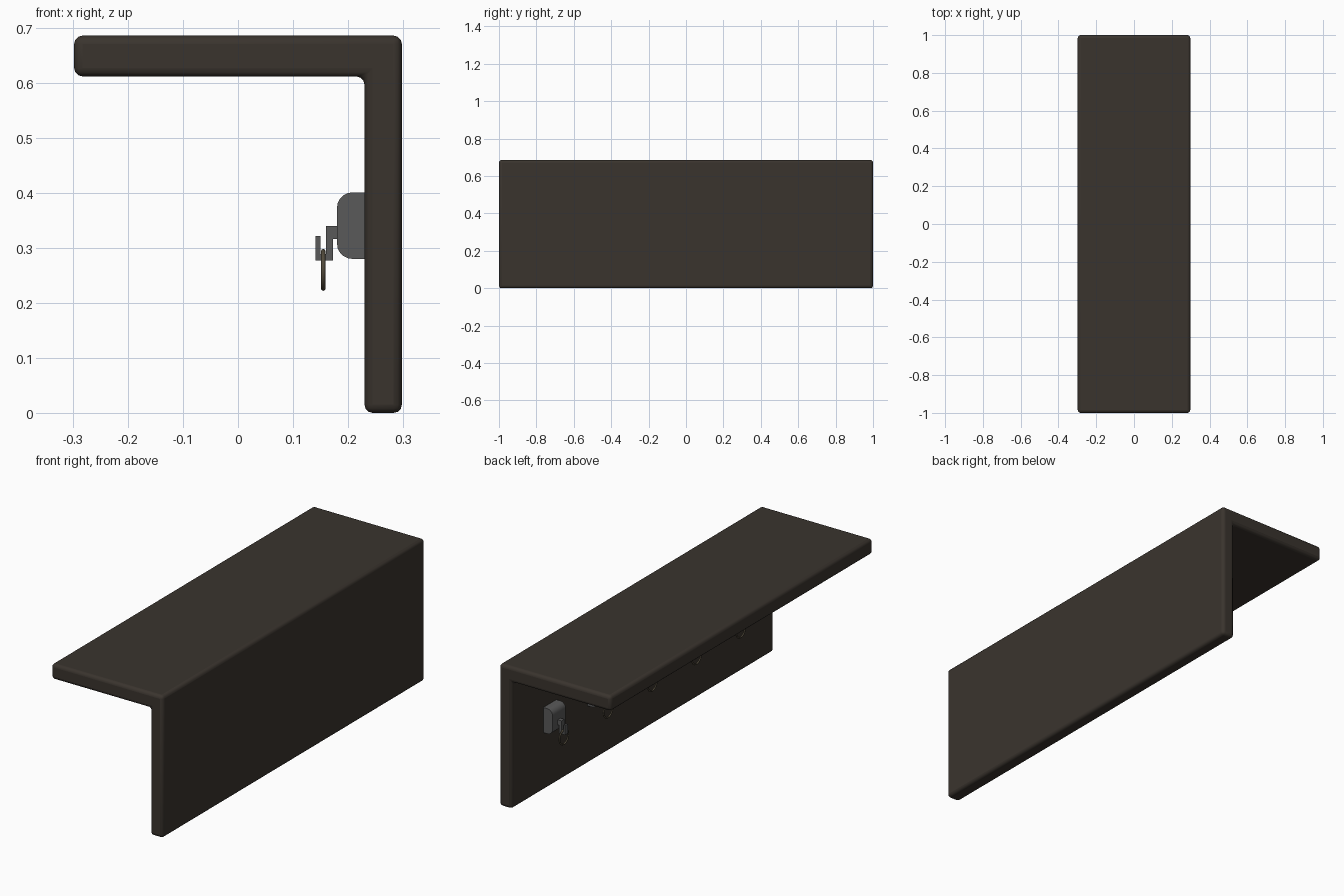
import bpy, bmesh, math

if "Cube" in bpy.data.objects:
    bpy.data.objects.remove(bpy.data.objects["Cube"])


def material(name, rgb):
    m = bpy.data.materials.new(name)
    m.diffuse_color = (*rgb, 1)
    m.use_nodes = True
    m.node_tree.nodes["Principled BSDF"].inputs["Base Color"].default_value = m.diffuse_color
    return m


WOOD = material("dark_wood", (0.042, 0.034, 0.027))
STEEL = material("dark_steel", (0.10, 0.10, 0.10))
BRASS = material("aged_brass", (0.085, 0.070, 0.045))


def extrude_profile(name, points, y0, y1, mat, bevel=0.0, segments=3):
    """Extrude an x-z outline along y, with optional rounded edges."""
    bm = bmesh.new()
    face = bm.faces.new([bm.verts.new((x, y0, z)) for x, z in points])
    out = bmesh.ops.extrude_face_region(bm, geom=[face])
    verts = [g for g in out["geom"] if isinstance(g, bmesh.types.BMVert)]
    bmesh.ops.translate(bm, verts=verts, vec=(0, y1 - y0, 0))
    bmesh.ops.recalc_face_normals(bm, faces=bm.faces)
    me = bpy.data.meshes.new(name)
    bm.to_mesh(me)
    bm.free()
    ob = bpy.data.objects.new(name, me)
    bpy.context.collection.objects.link(ob)
    me.materials.append(mat)
    if bevel:
        mod = ob.modifiers.new("rounded_edges", "BEVEL")
        mod.width = bevel
        mod.segments = segments
        mod.limit_method = "ANGLE"
    bpy.ops.object.select_all(action="DESELECT")
    ob.select_set(True)
    bpy.context.view_layer.objects.active = ob
    bpy.ops.object.shade_smooth_by_angle(angle=math.radians(35))
    return ob


# L-shaped shelf: top board and back panel in one piece
extrude_profile("shelf_board",
                [(-0.298, 0.612), (0.230, 0.612), (0.230, 0.0),
                 (0.298, 0.0), (0.298, 0.686), (-0.298, 0.686)],
                -1, 1, WOOD, bevel=0.015)


# Mounting plate outline: flat against the panel, rounded at the front
def plate_outline(x0=0.180, x1=0.235, z0=0.280, z1=0.401, r=0.028, n=5):
    pts = [(x1, z0), (x1, z1)]
    for cz, start in ((z1 - r, 90), (z0 + r, 180)):
        for i in range(n + 1):
            a = math.radians(start + 90 * i / n)
            pts.append((x0 + r + r * math.cos(a), cz + r * math.sin(a)))
    return pts


HOOK = [(0.185, 0.340), (0.160, 0.340), (0.160, 0.289), (0.150, 0.289),
        (0.150, 0.322), (0.141, 0.322), (0.141, 0.277), (0.173, 0.277),
        (0.173, 0.316), (0.185, 0.316)]

# Row of five hooks, each with a plate, a bent hook and a hanging ring
for i in range(5):
    y = 0.71 - 0.337 * i
    extrude_profile(f"hook_plate_{i + 1}", plate_outline(), y - 0.05, y + 0.05, STEEL)
    extrude_profile(f"hook_{i + 1}", HOOK, y - 0.011, y + 0.011, STEEL)
    bpy.ops.mesh.primitive_torus_add(
        major_radius=0.034, minor_radius=0.004, major_segments=32, minor_segments=10,
        location=(0.155, y, 0.260), rotation=(0, math.pi / 2, 0))
    ring = bpy.context.object
    ring.name = f"hanging_ring_{i + 1}"
    ring.data.materials.append(BRASS)
    bpy.ops.object.shade_smooth()
